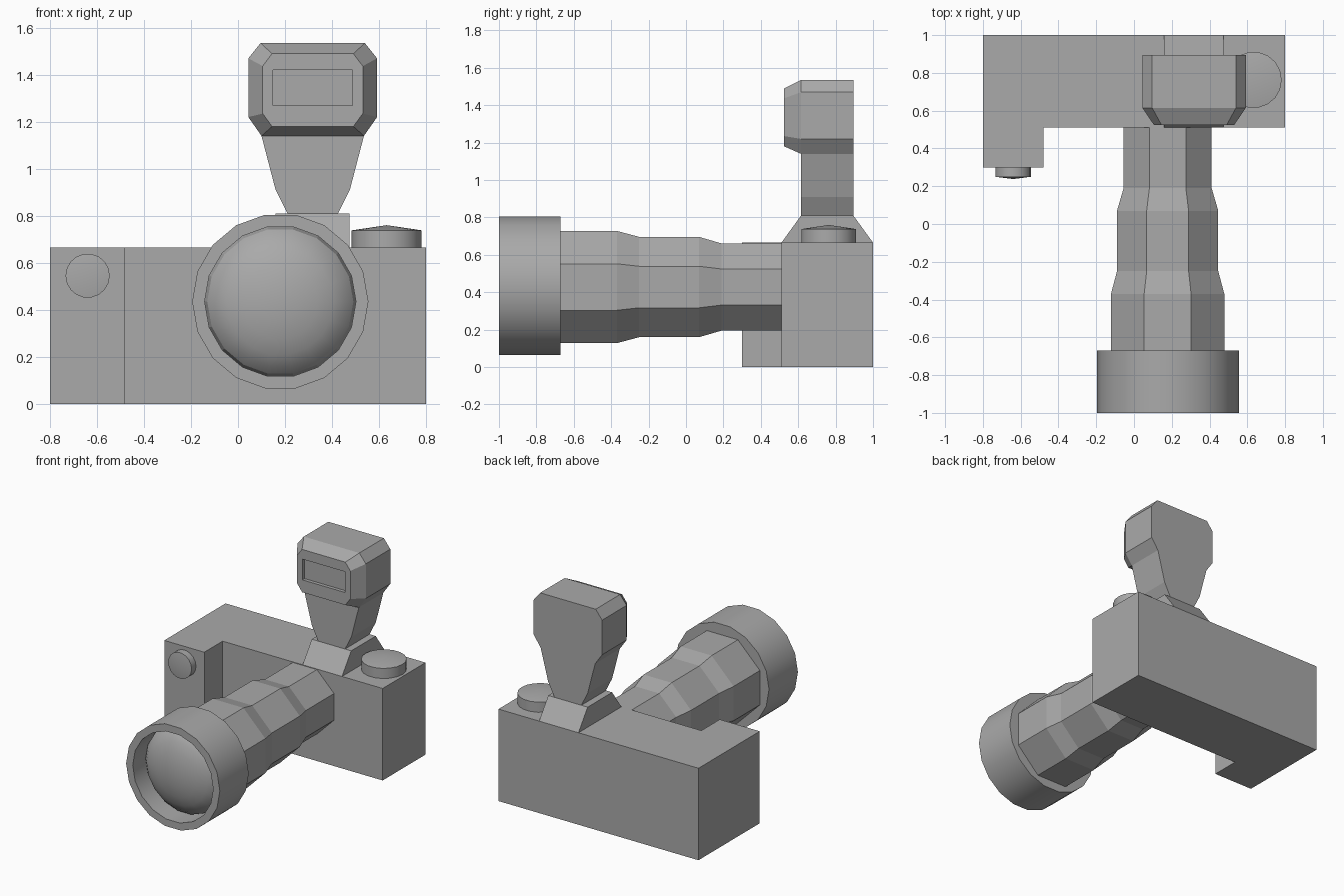
import bpy
import bmesh
from math import sin, cos, pi, radians
from mathutils import Vector

cube = bpy.data.objects.get("Cube")
if cube:
    bpy.data.objects.remove(cube, do_unlink=True)

grey = bpy.data.materials.new("plain grey")
grey.use_nodes = True
GREY = (0.4, 0.4, 0.4, 1)
grey.diffuse_color = GREY
for node in grey.node_tree.nodes:
    if node.type == 'BSDF_PRINCIPLED':
        node.inputs["Base Color"].default_value = GREY


def loft(name, rings, smooth=None):
    """Skin a list of equally long rings and cap both ends."""
    bm = bmesh.new()
    loops = [[bm.verts.new(p) for p in ring] for ring in rings]
    n = len(loops[0])
    for a, b in zip(loops, loops[1:]):
        for i in range(n):
            j = (i + 1) % n
            bm.faces.new((a[i], a[j], b[j], b[i]))
    bm.faces.new(loops[0])
    bm.faces.new(loops[-1])
    bmesh.ops.remove_doubles(bm, verts=bm.verts, dist=0.0001)
    bmesh.ops.dissolve_degenerate(bm, edges=bm.edges, dist=0.0001)
    bmesh.ops.recalc_face_normals(bm, faces=bm.faces)
    mesh = bpy.data.meshes.new(name)
    bm.to_mesh(mesh)
    bm.free()
    mesh.materials.append(grey)
    obj = bpy.data.objects.new(name, mesh)
    bpy.context.collection.objects.link(obj)
    if smooth:
        bpy.ops.object.select_all(action='DESELECT')
        obj.select_set(True)
        bpy.context.view_layer.objects.active = obj
        bpy.ops.object.shade_smooth_by_angle(angle=radians(smooth))
    return obj


def turned(name, centre, axis, profile, sides, turn=0.0, smooth=None):
    """Revolve (radius, offset) pairs about the y or z axis."""
    rings = []
    for r, t in profile:
        ring = []
        for i in range(sides):
            a = turn + 2 * pi * i / sides
            u, v = r * cos(a), r * sin(a)
            ring.append(Vector(centre) + Vector((u, t, v) if axis == 'y' else (u, v, t)))
        rings.append(ring)
    return loft(name, rings, smooth)


def outline(half, y, cx=0.318):
    """Mirror (half width, z) pairs into a closed outline at depth y."""
    return ([(cx + w, y, z) for w, z in half]
            + [(cx - w, y, z) for w, z in reversed(half)])


# Body with the forward grip
plan = [(-0.8, 1), (0.8, 1), (0.8, 0.51), (-0.48, 0.51), (-0.48, 0.3), (-0.8, 0.3)]
loft("camera_body", [[(x, y, z) for x, y in plan] for z in (0, 0.665)])

# Grip button and top dial
turned("grip_button", (-0.64, 0.3, 0.545), 'y',
       [(0.094, 0.01), (0.094, -0.05), (0, -0.062)], 18, smooth=25)
turned("top_dial", (0.633, 0.763, 0.665), 'z',
       [(0.149, -0.01), (0.149, 0.073), (0, 0.095)], 18, smooth=25)

# Stepped octagonal barrel, sized across its flats
steps = [(0.3, -0.68), (0.3, -0.37), (0.268, -0.25),
         (0.268, 0.07), (0.233, 0.19), (0.233, 0.52)]
turned("lens_barrel", (0.178, 0, 0.428), 'y',
       [(r / cos(pi / 8), y) for r, y in steps], 8, pi / 8)

# Wide front hood with a recess, and the domed glass inside it
LENS = (0.18, 0, 0.435)
turned("lens_hood", LENS, 'y',
       [(0, -0.67), (0.375, -0.67), (0.375, -1), (0.322, -1), (0.322, -0.83), (0, -0.83)],
       18, smooth=25)
dome = [(0.322 * cos(k * pi / 12), -0.83 - 0.15 * sin(k * pi / 12)) for k in range(7)]
turned("lens_glass", LENS, 'y', dome, 18, smooth=18)

# Sloped flash mount
loft("flash_mount", [[(x, 0.51, 0.665), (x, 1, 0.665), (x, 0.895, 0.81), (x, 0.615, 0.81)]
                     for x in (0.16, 0.475)])

# Flash neck, and head with a tapered front
neck = [(0.105, 0.805), (0.158, 0.91), (0.218, 1.14)]
head = [(0.218, 1.14), (0.274, 1.22), (0.274, 1.47), (0.222, 1.535)]
front = [(0.173, 1.18), (0.213, 1.235), (0.213, 1.437), (0.173, 1.49)]
loft("flash_neck", [outline(neck, y) for y in (0.615, 0.895)])
flash = loft("flash_head", [outline(front, 0.525), outline(head, 0.615), outline(head, 0.895)])

# Recessed flash window
pane = [(0.17, 1.27), (0.17, 1.42)]
cutter = loft("window_cutter", [outline(pane, y) for y in (0.45, 0.55)])
cutter.hide_render = True
cut = flash.modifiers.new("window", 'BOOLEAN')
cut.operation = 'DIFFERENCE'
cut.solver = 'EXACT'
cut.object = cutter
bpy.context.view_layer.objects.active = flash
bpy.ops.object.modifier_apply(modifier=cut.name)
bpy.data.objects.remove(cutter, do_unlink=True)
